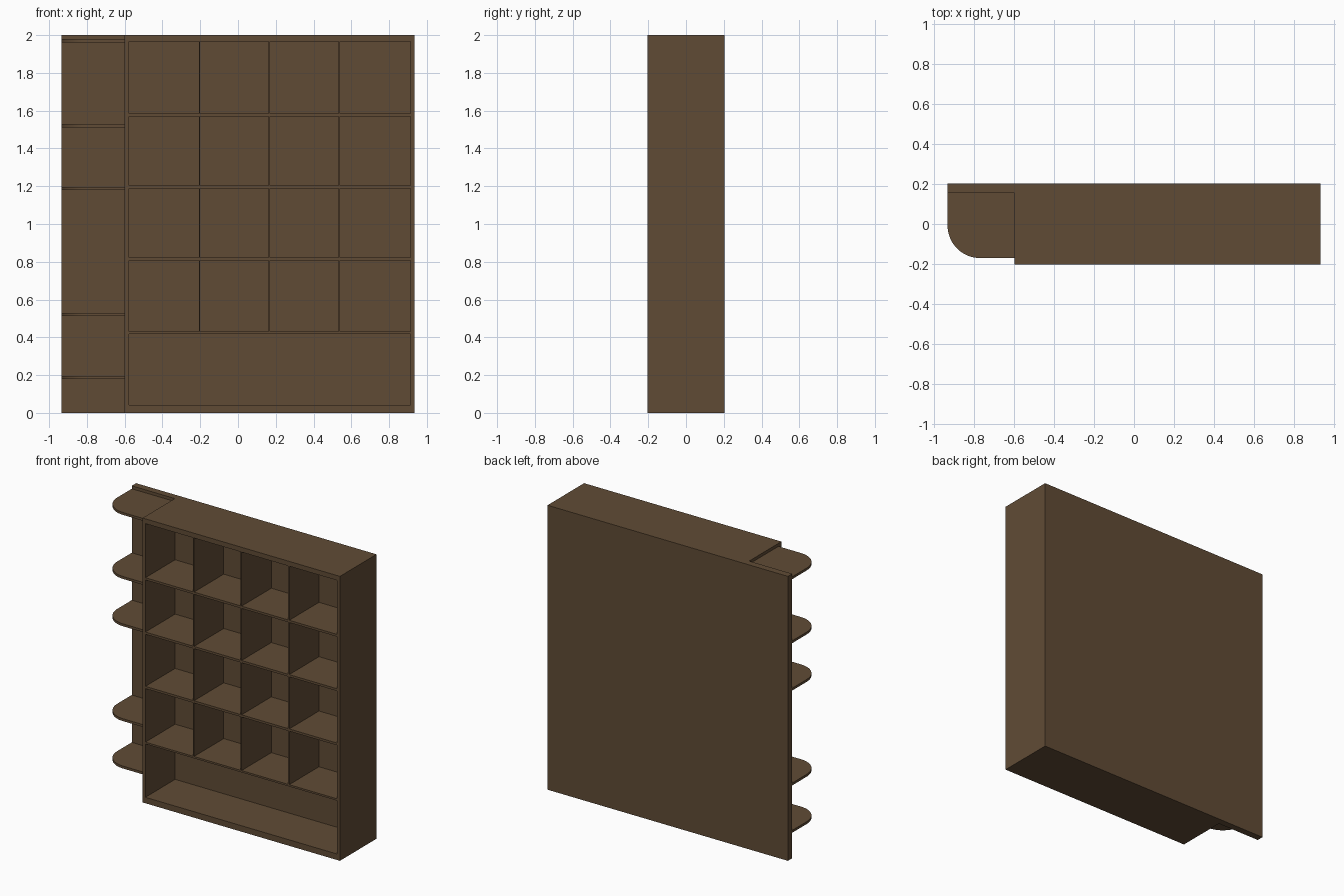
import bpy, bmesh, math

if "Cube" in bpy.data.objects:
    bpy.data.objects.remove(bpy.data.objects["Cube"])

wood = bpy.data.materials.new("dark_brown_wood")
wood.diffuse_color = (0.118, 0.071, 0.036, 1)
wood.use_nodes = True
wood.node_tree.nodes["Principled BSDF"].inputs["Base Color"].default_value = wood.diffuse_color


def add_object(name, bm):
    bmesh.ops.recalc_face_normals(bm, faces=bm.faces[:])
    mesh = bpy.data.meshes.new(name)
    bm.to_mesh(mesh)
    bm.free()
    mesh.materials.append(wood)
    obj = bpy.data.objects.new(name, mesh)
    bpy.context.collection.objects.link(obj)
    return obj


def add_box(bm, x0, x1, y0, y1, z0, z1):
    verts = bmesh.ops.create_cube(bm, size=1)["verts"]
    for v in verts:
        v.co.x = x1 if v.co.x > 0 else x0
        v.co.y = y1 if v.co.y > 0 else y0
        v.co.z = z1 if v.co.z > 0 else z0


# Main cabinet block
bm = bmesh.new()
add_box(bm, -0.6, 0.935, -0.203, 0.203, 0, 2)
cabinet = add_object("cabinet", bm)

# Compartments: four rows of four cubbies above one wide bottom bay
columns = [(-0.578, -0.207), (-0.2, 0.162), (0.17, 0.533), (0.541, 0.914)]
rows = [(0.43, 0.806), (0.822, 1.188), (1.204, 1.57), (1.586, 1.966)]
bm = bmesh.new()
add_box(bm, -0.578, 0.914, -0.4, 0.127, 0.042, 0.417)
for z0, z1 in rows:
    for x0, x1 in columns:
        add_box(bm, x0, x1, -0.4, 0.127, z0, z1)
cutter = add_object("compartment_cutter", bm)
cutter.hide_render = True

cut = cabinet.modifiers.new("compartments", "BOOLEAN")
cut.operation = "DIFFERENCE"
cut.solver = "EXACT"
cut.object = cutter
bpy.context.view_layer.objects.active = cabinet
bpy.ops.object.modifier_apply(modifier=cut.name)
bpy.data.objects.remove(cutter)

# Back panel behind the open end shelves
bm = bmesh.new()
add_box(bm, -0.935, -0.6, 0.155, 0.203, 0, 2)
add_object("side_back_panel", bm)

# Open end shelves with a rounded outer front corner
outline = [(-0.6, 0.155), (-0.935, 0.155)]
for i in range(17):
    a = math.pi / 2 * i / 16
    outline.append((-0.775 - 0.16 * math.cos(a), -0.005 - 0.165 * math.sin(a)))
outline.append((-0.6, -0.17))

for n, z in enumerate([0.179, 0.512, 1.179, 1.512, 1.962], 1):
    bm = bmesh.new()
    face = bm.faces.new([bm.verts.new((x, y, z)) for x, y in outline])
    top = bmesh.ops.extrude_face_region(bm, geom=[face])["geom"]
    bmesh.ops.translate(bm, vec=(0, 0, 0.017),
                        verts=[v for v in top if isinstance(v, bmesh.types.BMVert)])
    shelf = add_object(f"end_shelf_{n}", bm)
    bpy.ops.object.select_all(action="DESELECT")
    shelf.select_set(True)
    bpy.context.view_layer.objects.active = shelf
    bpy.ops.object.shade_smooth_by_angle(angle=math.radians(30))
